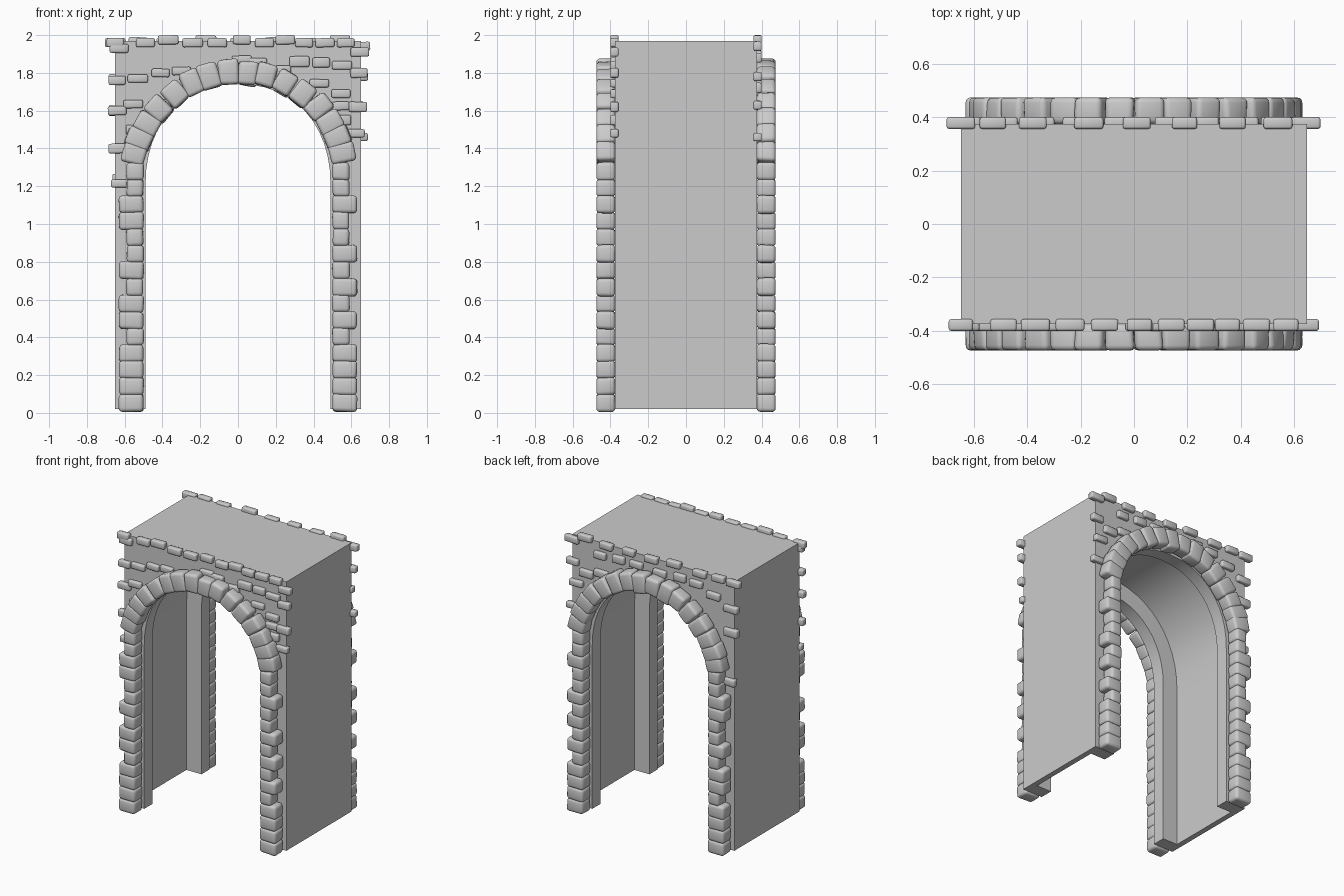
import bpy, bmesh, math, random
from mathutils import Matrix, Vector

if "Cube" in bpy.data.objects:
    bpy.data.objects.remove(bpy.data.objects["Cube"])

random.seed(4)
SPRING, BASE, TOP, HX, HY = 1.2, 0.02, 1.97, 0.65, 0.375


def finish(bm, name, angle=35):
    bmesh.ops.recalc_face_normals(bm, faces=bm.faces)
    me = bpy.data.meshes.new(name)
    bm.to_mesh(me)
    bm.free()
    ob = bpy.data.objects.new(name, me)
    bpy.context.collection.objects.link(ob)
    bpy.ops.object.select_all(action='DESELECT')
    ob.select_set(True)
    bpy.context.view_layer.objects.active = ob
    bpy.ops.object.shade_smooth_by_angle(angle=math.radians(angle))
    return ob


def arch(a, b, n=24):
    """Opening outline from left foot over the crown to right foot."""
    pts = [(-a, BASE)]
    for i in range(n + 1):
        t = math.pi * (1 - i / n)
        c, s = math.cos(t), max(0.0, math.sin(t))
        pts.append((a * math.copysign(abs(c) ** (2 / 2.2), c), SPRING + b * s ** (2 / 2.2)))
    return pts + [(a, BASE)]


# Gate body: solid block whose tunnel widens between two end ribs
def gate_body():
    bm = bmesh.new()
    rib, recess = arch(0.49, 0.54), arch(0.61, 0.66)
    stations = [(-HY, rib), (-0.28, rib), (-0.28, recess),
                (0.28, recess), (0.28, rib), (HY, rib)]
    rows = [[bm.verts.new((x, y, z)) for x, z in p] for y, p in stations]
    for r, s in zip(rows, rows[1:]):
        for i in range(len(r) - 1):
            bm.faces.new((r[i], r[i + 1], s[i + 1], s[i]))
    box = [(HX, BASE), (HX, TOP), (-HX, TOP), (-HX, BASE)]
    front, back = [[bm.verts.new((x, y, z)) for x, z in box] for y in (-HY, HY)]
    for i in range(3):
        bm.faces.new((front[i], front[i + 1], back[i + 1], back[i]))
    bm.faces.new(rows[0] + front)
    bm.faces.new(rows[-1] + back)
    bm.faces.new([r[0] for r in rows] + [back[3], front[3]])
    bm.faces.new([r[-1] for r in rows] + [back[0], front[0]])
    bm.normal_update()
    bmesh.ops.triangulate(bm, faces=[f for f in bm.faces if len(f.verts) > 4])
    finish(bm, "gate_body")


def add_stone(bm, loc, size, tilt=0.0, rough=0.0):
    mat = (Matrix.Translation(loc) @ Matrix.Rotation(tilt, 4, 'Y')
           @ Matrix.Diagonal((*size, 1)))
    for v in bmesh.ops.create_cube(bm, size=1, matrix=mat)["verts"]:
        v.co += Vector((random.uniform(-rough, rough), 0, random.uniform(-rough, rough)))


def round_off(bm, width, segments):
    bmesh.ops.bevel(bm, geom=list(bm.edges), offset=width, segments=segments,
                    profile=0.5, affect='EDGES', clamp_overlap=True)


# Quoin columns and arch ring; L = long stone, S = short stone
COLUMNS = {-1: "LLLLSLLSLSSLLSS", 1: "LLLLSLSLSLSSLSS"}
RING = [(-.548, 1.37), (-.525, 1.45), (-.48, 1.53), (-.42, 1.61), (-.335, 1.69),
        (-.243, 1.75), (-.155, 1.785), (-.05, 1.805), (.05, 1.80), (.148, 1.79),
        (.249, 1.75), (.344, 1.69), (.43, 1.62), (.485, 1.54), (.525, 1.46), (.552, 1.375)]


def arch_stones(side, name):
    bm = bmesh.new()
    y = side * 0.425
    for sx, pattern in COLUMNS.items():
        for i, kind in enumerate(pattern):
            w = 0.13 if kind == "L" else 0.09
            add_stone(bm, (sx * (0.5 + w / 2), y, 0.054 + 0.0875 * i),
                      (w, 0.1, 0.096), random.uniform(-0.02, 0.02), 0.003)
    for x, z in RING:
        normal = math.atan2((z - SPRING) / 0.372, x / 0.314)
        add_stone(bm, (x, y, z), (random.uniform(0.12, 0.14), 0.1, 0.108),
                  -normal + random.uniform(-0.06, 0.06), 0.005)
    round_off(bm, 0.02, 3)
    finish(bm, name, 60)


# Small bricks scattered on the face walls
FRONT_BRICKS = [
    (-.63, 1.93), (-.49, 1.96), (-.37, 1.975), (-.24, 1.96), (-.11, 1.96), (.02, 1.975),
    (.14, 1.96), (.25, 1.975), (.35, 1.96), (.46, 1.96), (.57, 1.96), (.645, 1.91),
    (-.64, 1.76), (-.53, 1.77), (-.41, 1.80), (-.30, 1.81), (.02, 1.87), (.10, 1.85),
    (.23, 1.81), (.325, 1.86), (.44, 1.855), (.55, 1.84), (.64, 1.80), (.43, 1.745),
    (.545, 1.69), (-.64, 1.60), (-.555, 1.635), (-.40, 1.635), (.635, 1.62), (.54, 1.625),
    (-.635, 1.40), (-.54, 1.50), (-.65, 1.96), (.625, 1.48), (.55, 1.55), (-.62, 1.215)]
BACK_BRICKS = [
    (-.65, 1.96), (-.53, 1.965), (-.38, 1.96), (-.17, 1.975), (.01, 1.96), (.19, 1.965),
    (.37, 1.96), (.54, 1.975), (.645, 1.94), (-.49, 1.83), (-.35, 1.88), (-.22, 1.89),
    (-.06, 1.88), (.13, 1.89), (.27, 1.89), (.42, 1.88), (.41, 1.75), (.53, 1.72),
    (.61, 1.63), (.64, 1.78), (-.63, 1.77), (-.63, 1.60), (-.62, 1.24), (.635, 1.46)]


def wall_bricks(side, bricks, name):
    bm = bmesh.new()
    for x, z in bricks:
        tall = 0.048 if z > 1.92 else random.uniform(0.042, 0.058)
        add_stone(bm, (x, side * 0.379, z),
                  (random.uniform(0.09, 0.11), 0.044, tall), random.uniform(-0.03, 0.03))
    round_off(bm, 0.009, 2)
    finish(bm, name, 60)


gate_body()
arch_stones(-1, "front_arch_stones")
arch_stones(1, "back_arch_stones")
wall_bricks(-1, FRONT_BRICKS, "front_wall_bricks")
wall_bricks(1, BACK_BRICKS, "back_wall_bricks")
